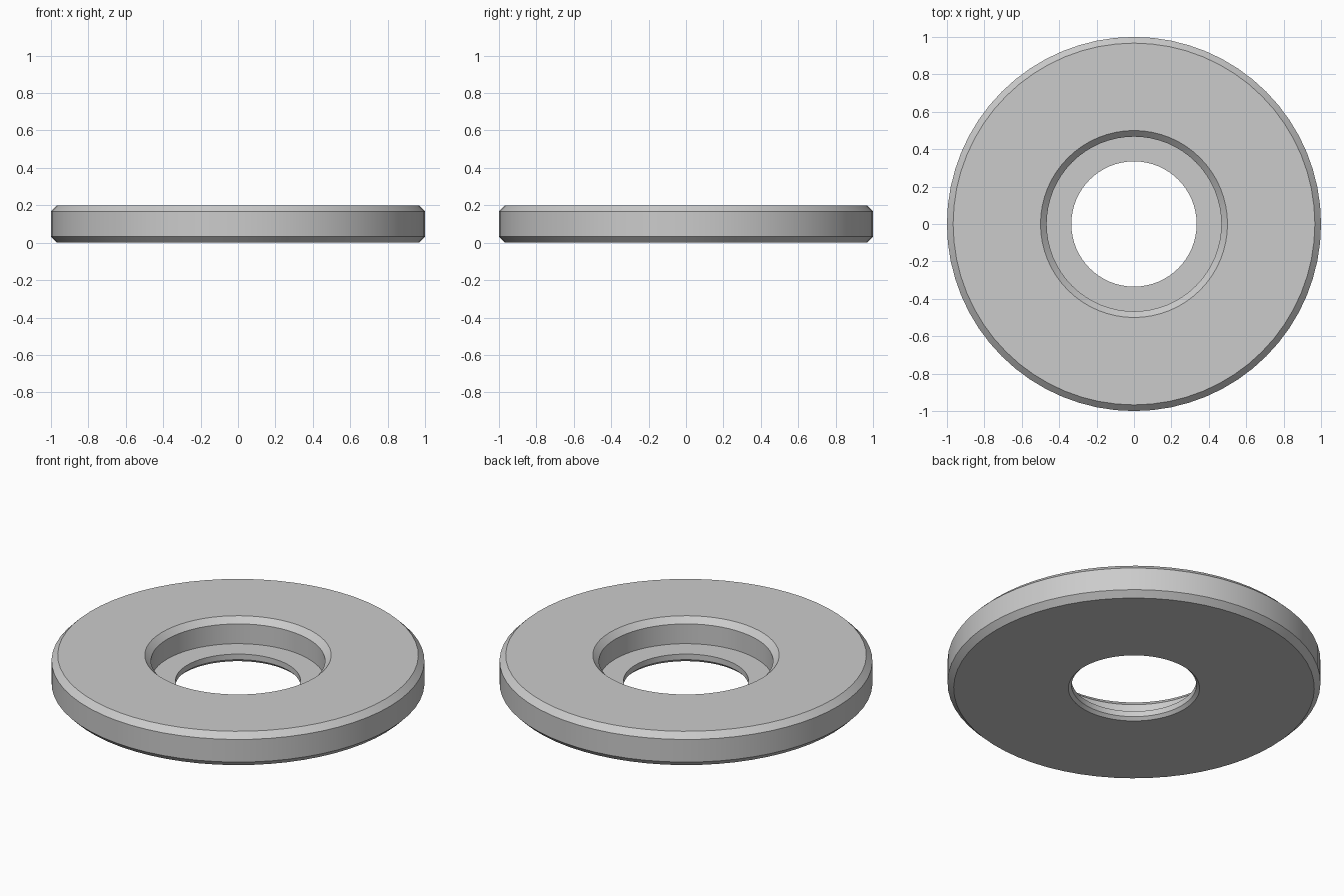
import bpy
import bmesh
import math
from mathutils import Matrix, Vector

cube = bpy.data.objects.get("Cube")
if cube:
    bpy.data.objects.remove(cube, do_unlink=True)

SEGMENTS = 64
HEIGHT = 0.2
CHAMFER = 0.033
FLOOR = 0.05
HOLE = 0.335
HOLE_CHAMFER = 0.017
BORE = 0.467

# Plain grey metal
grey = bpy.data.materials.new("grey metal")
grey.use_nodes = True
colour = (0.6, 0.6, 0.6, 1)
grey.diffuse_color = colour
grey.node_tree.nodes["Principled BSDF"].inputs["Base Color"].default_value = colour

# Closed cross-section as (radius, height), from the bottom edge outwards
profile = [
    (HOLE + HOLE_CHAMFER, 0),
    (1 - CHAMFER, 0),
    (1, CHAMFER),
    (1, HEIGHT - CHAMFER),
    (1 - CHAMFER, HEIGHT),
    (BORE + CHAMFER, HEIGHT),
    (BORE, HEIGHT - CHAMFER),
    (BORE, FLOOR),
    (HOLE, FLOOR),
    (HOLE, HOLE_CHAMFER),
]

# Counterbored washer, turned around the vertical axis
bm = bmesh.new()
rings = []
for i in range(SEGMENTS):
    turn = Matrix.Rotation(math.tau * i / SEGMENTS, 3, "Z")
    rings.append([bm.verts.new(turn @ Vector((r, 0, z))) for r, z in profile])
for i, ring in enumerate(rings):
    following = rings[(i + 1) % SEGMENTS]
    for j in range(len(profile)):
        k = (j + 1) % len(profile)
        bm.faces.new((ring[j], following[j], following[k], ring[k]))
bmesh.ops.recalc_face_normals(bm, faces=bm.faces)

mesh = bpy.data.meshes.new("washer")
bm.to_mesh(mesh)
bm.free()
mesh.materials.append(grey)
washer = bpy.data.objects.new("washer", mesh)
bpy.context.collection.objects.link(washer)

# Smooth round walls with crisp chamfer edges
bpy.ops.object.select_all(action="DESELECT")
washer.select_set(True)
bpy.context.view_layer.objects.active = washer
bpy.ops.object.shade_smooth_by_angle(angle=math.radians(30))
